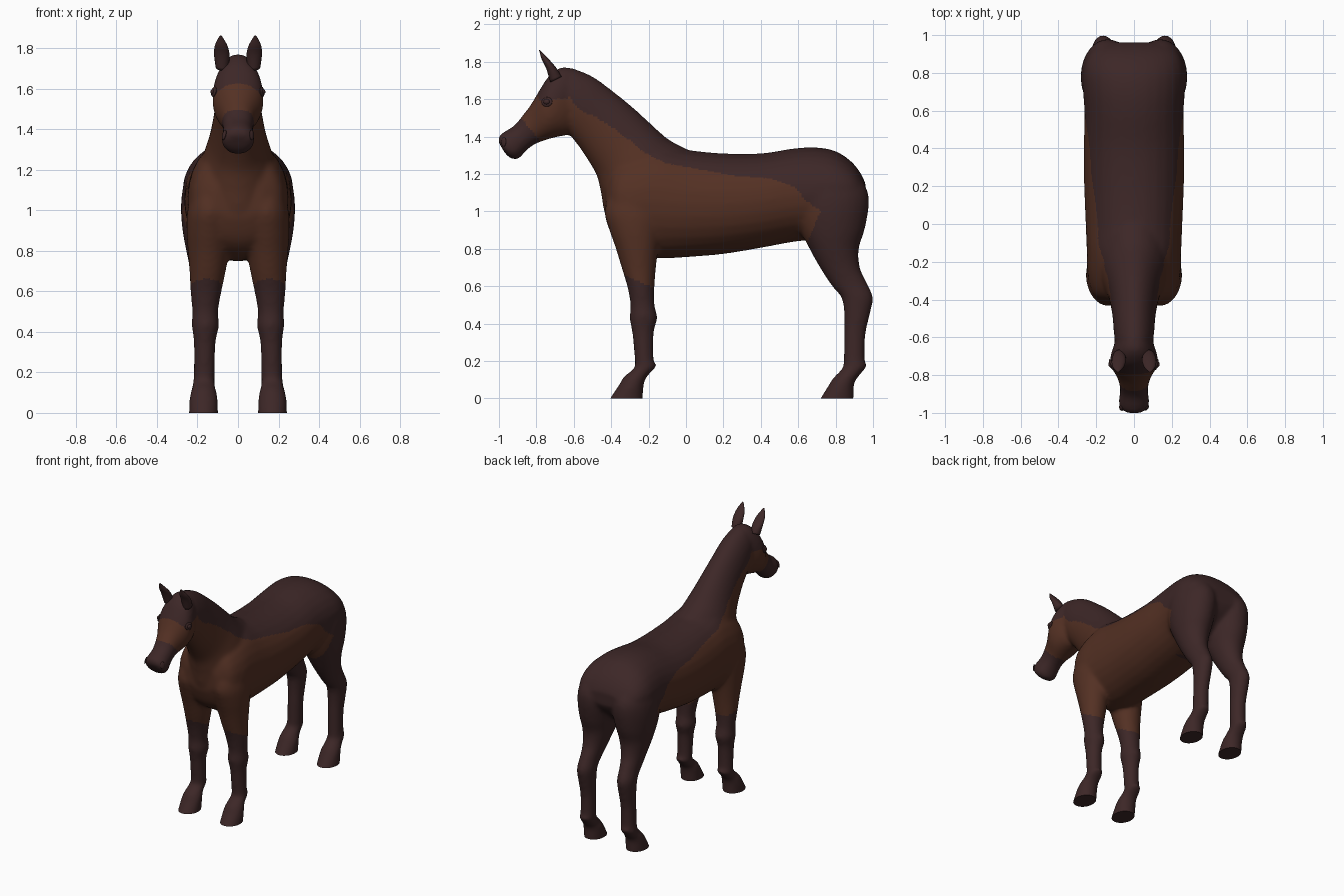
import bpy, bmesh, math
from mathutils import Vector, Matrix
from mathutils.bvhtree import BVHTree

if "Cube" in bpy.data.objects:
    bpy.data.objects.remove(bpy.data.objects["Cube"])


def material(name, rgb):
    m = bpy.data.materials.new(name)
    m.diffuse_color = (*rgb, 1)
    m.use_nodes = True
    m.node_tree.nodes["Principled BSDF"].inputs["Base Color"].default_value = m.diffuse_color
    return m


DARK = material("dark brown", (0.046, 0.020, 0.020))
BROWN = material("chestnut brown", (0.088, 0.030, 0.017))


def smooth_rings(rings, steps=4):
    """Catmull-Rom interpolation between the given rings."""
    out = []
    for i in range(len(rings) - 1):
        p0, p1 = rings[max(i - 1, 0)], rings[i]
        p2, p3 = rings[i + 1], rings[min(i + 2, len(rings) - 1)]
        for s in range(steps):
            t = s / steps
            out.append([0.5 * (2 * b + (c - a) * t + (2 * a - 5 * b + 4 * c - d) * t * t
                               + (3 * b - a - 3 * c + d) * t ** 3)
                        for a, b, c, d in zip(p0, p1, p2, p3)])
    return out + [list(rings[-1])]


def loft(bm, rings, side=1, sides=28, power=1.0):
    """Ring = y, z of one edge, y, z of the opposite edge, half width, centre x."""
    loops = []
    for ay, az, by, bz, hw, cx in smooth_rings(rings):
        loop = []
        for k in range(sides):
            t = 2 * math.pi * k / sides
            c, s = (math.copysign(abs(f) ** power, f) for f in (math.cos(t), math.sin(t)))
            loop.append(bm.verts.new((side * (cx + hw * c),
                                      (ay + by) / 2 + (ay - by) / 2 * s,
                                      (az + bz) / 2 + (az - bz) / 2 * s)))
        loops.append(loop)
    for a, b in zip(loops, loops[1:]):
        for k in range(sides):
            j = (k + 1) % sides
            bm.faces.new((a[k], a[j], b[j], b[k]))
    bm.faces.new(loops[0])
    bm.faces.new(loops[-1])


def add_object(name, bm, mats):
    bmesh.ops.recalc_face_normals(bm, faces=bm.faces[:])
    me = bpy.data.meshes.new(name)
    bm.to_mesh(me)
    for m in mats:
        me.materials.append(m)
    ob = bpy.data.objects.new(name, me)
    bpy.context.collection.objects.link(ob)
    return ob


# Trunk: y, top z, bottom z, half width
trunk = [(-.43, 1.16, .96, .12), (-.38, 1.27, .84, .21), (-.28, 1.33, .765, .245),
         (-.15, 1.36, .748, .25), (0, 1.33, .755, .256), (.2, 1.31, .772, .264),
         (.4, 1.31, .805, .266), (.58, 1.337, .838, .262), (.7, 1.342, .85, .27),
         (.8, 1.322, .88, .272), (.88, 1.27, .95, .25), (.93, 1.21, 1.0, .21),
         (.96, 1.15, 1.05, .14)]

# Neck and head: top y, z, bottom y, z, half width
neck = [(.06, 1.30, -.30, .85, .20), (0, 1.335, -.42, .95, .195),
        (-.1, 1.39, -.455, 1.10, .175), (-.2, 1.48, -.477, 1.19, .145),
        (-.3, 1.57, -.522, 1.27, .126), (-.4, 1.65, -.572, 1.345, .114),
        (-.5, 1.722, -.622, 1.41, .108), (-.6, 1.764, -.64, 1.45, .102)]
head = [(-.58, 1.755, -.56, 1.50, .07), (-.66, 1.772, -.62, 1.417, .105),
        (-.727, 1.73, -.68, 1.40, .125), (-.77, 1.67, -.735, 1.386, .122),
        (-.83, 1.57, -.79, 1.367, .09), (-.872, 1.515, -.83, 1.345, .077),
        (-.917, 1.46, -.865, 1.312, .074), (-.965, 1.43, -.90, 1.278, .081),
        (-.997, 1.405, -.94, 1.285, .076), (-1.006, 1.375, -.967, 1.31, .05)]

# Legs: front y, z, back y, z, half width, centre x
front_leg = [(-.40, 1.12, -.15, 1.12, .085, .135), (-.435, 1.0, -.11, 1.0, .112, .138),
             (-.41, .9, -.13, .9, .112, .142), (-.375, .8, -.148, .8, .102, .146),
             (-.345, .7, -.16, .7, .09, .15), (-.315, .6, -.168, .6, .077, .158),
             (-.297, .5, -.168, .5, .064, .162), (-.302, .43, -.153, .43, .068, .161),
             (-.288, .35, -.172, .35, .054, .164), (-.274, .2, -.172, .2, .052, .166),
             (-.28, .16, -.155, .175, .053, .168), (-.333, .115, -.205, .12, .06, .169),
             (-.36, .07, -.225, .08, .07, .17), (-.407, 0, -.23, 0, .072, .17),
             (-.435, -.05, -.235, -.05, .073, .17)]
hind_leg = [(.66, 1.22, .90, 1.22, .08, .13), (.58, 1.12, .967, 1.12, .13, .138),
            (.58, 1.0, .978, 1.03, .142, .14), (.61, .9, .955, .9, .127, .147),
            (.66, .8, .924, .8, .106, .15), (.715, .7, .93, .7, .08, .155),
            (.78, .6, .967, .62, .063, .16), (.83, .54, 1.0, .54, .061, .163),
            (.845, .45, .984, .45, .056, .163), (.845, .34, .96, .34, .051, .163),
            (.842, .2, .957, .2, .051, .165), (.835, .16, .97, .175, .053, .167),
            (.787, .11, .925, .12, .06, .17), (.762, .07, .90, .08, .069, .17),
            (.718, 0, .897, 0, .071, .17), (.69, -.05, .89, -.05, .072, .17)]

# Rough body of overlapping parts, fused by voxel remesh
bm = bmesh.new()
loft(bm, [(y, t, y, b, w, 0) for y, t, b, w in trunk], power=.95)
loft(bm, [(*r, 0) for r in neck])
loft(bm, [(*r, 0) for r in head], power=.92)
for side in (1, -1):
    loft(bm, front_leg, side)
    loft(bm, hind_leg, side)
rough = add_object("rough_body", bm, [])
bm.free()
rough.hide_render = True
mod = rough.modifiers.new("fuse", 'REMESH')
mod.mode, mod.voxel_size = 'VOXEL', .012
mod = rough.modifiers.new("soften", 'SMOOTH')
mod.factor, mod.iterations = .5, 12
bpy.context.view_layer.update()
bm = bmesh.new()
bm.from_object(rough, bpy.context.evaluated_depsgraph_get())
bpy.data.objects.remove(rough)

# Flat hoof soles on the ground
bmesh.ops.bisect_plane(bm, geom=bm.verts[:] + bm.edges[:] + bm.faces[:],
                       plane_co=(0, 0, 0), plane_no=(0, 0, 1), clear_inner=True)
bmesh.ops.holes_fill(bm, edges=[e for e in bm.edges if e.is_boundary], sides=0)

# Coat colours: dark back line, hindquarters, muzzle and legs
back_line = [(-1.1, 1.63), (-.8, 1.63), (-.765, 1.57), (-.71, 1.595), (-.62, 1.61),
             (-.58, 1.55), (-.43, 1.475), (-.3, 1.38), (-.22, 1.315), (-.11, 1.257),
             (.02, 1.235), (.26, 1.19), (.45, 1.176), (.58, 1.13), (.64, 1.06), (.72, 1.0)]


def is_dark(y, z):
    if y > .72 or (y > .5 and z < .83):
        return True
    if z < 1.0 and y > .65 + (z - .835) * .42:
        return True
    if y < -.76 and z < 1.48 - 1.22 * (y + .866):
        return True
    if y < 0 and z < .62 - .45 * (y + .24):
        return True
    for (y0, z0), (y1, z1) in zip(back_line, back_line[1:]):
        if y0 <= y <= y1:
            return z > z0 + (z1 - z0) * (y - y0) / (y1 - y0)
    return False


for f in bm.faces:
    c = f.calc_center_median()
    f.material_index = 0 if is_dark(c.y, c.z) else 1
    f.smooth = len(f.verts) < 6
bm.normal_update()
surface = BVHTree.FromBMesh(bm)
add_object("horse_body", bm, [DARK, BROWN])
bm.free()


# Small features laid on the body surface
def surface_ball(bm, point, scale):
    loc, nor, _, _ = surface.find_nearest(Vector(point))
    if nor.dot(Vector(point) - Vector((0, -.8, 1.48))) < 0:
        nor = -nor
    mat = (Matrix.Translation(loc) @ nor.to_track_quat('Z', 'Y').to_matrix().to_4x4()
           @ Matrix.Diagonal((*scale, 1)))
    bmesh.ops.create_uvsphere(bm, u_segments=20, v_segments=12, radius=1, matrix=mat)


for side, label in ((1, "left"), (-1, "right")):
    # Ear
    bm = bmesh.new()
    loft(bm, [(-.725, 1.69, -.665, 1.72, .032, .078), (-.748, 1.765, -.692, 1.765, .038, .08),
              (-.77, 1.81, -.73, 1.81, .032, .083), (-.781, 1.845, -.762, 1.842, .016, .085),
              (-.786, 1.863, -.782, 1.862, .004, .085)], side, 16)
    ear = add_object(label + "_ear", bm, [DARK])
    ear.data.shade_smooth()
    bm.free()
    # Eye with heavy lid, and nostril rim
    for name, point, parts in (
            ("eye", (.15, -.757, 1.592), [(.030, .026, .009), (.019, .016, .016)]),
            ("nostril", (.10, -1.0, 1.375), [(.016, .026, .007)])):
        bm = bmesh.new()
        for scale in parts:
            surface_ball(bm, (side * point[0], point[1], point[2]), scale)
        ob = add_object(label + "_" + name, bm, [DARK])
        ob.data.shade_smooth()
        bm.free()
